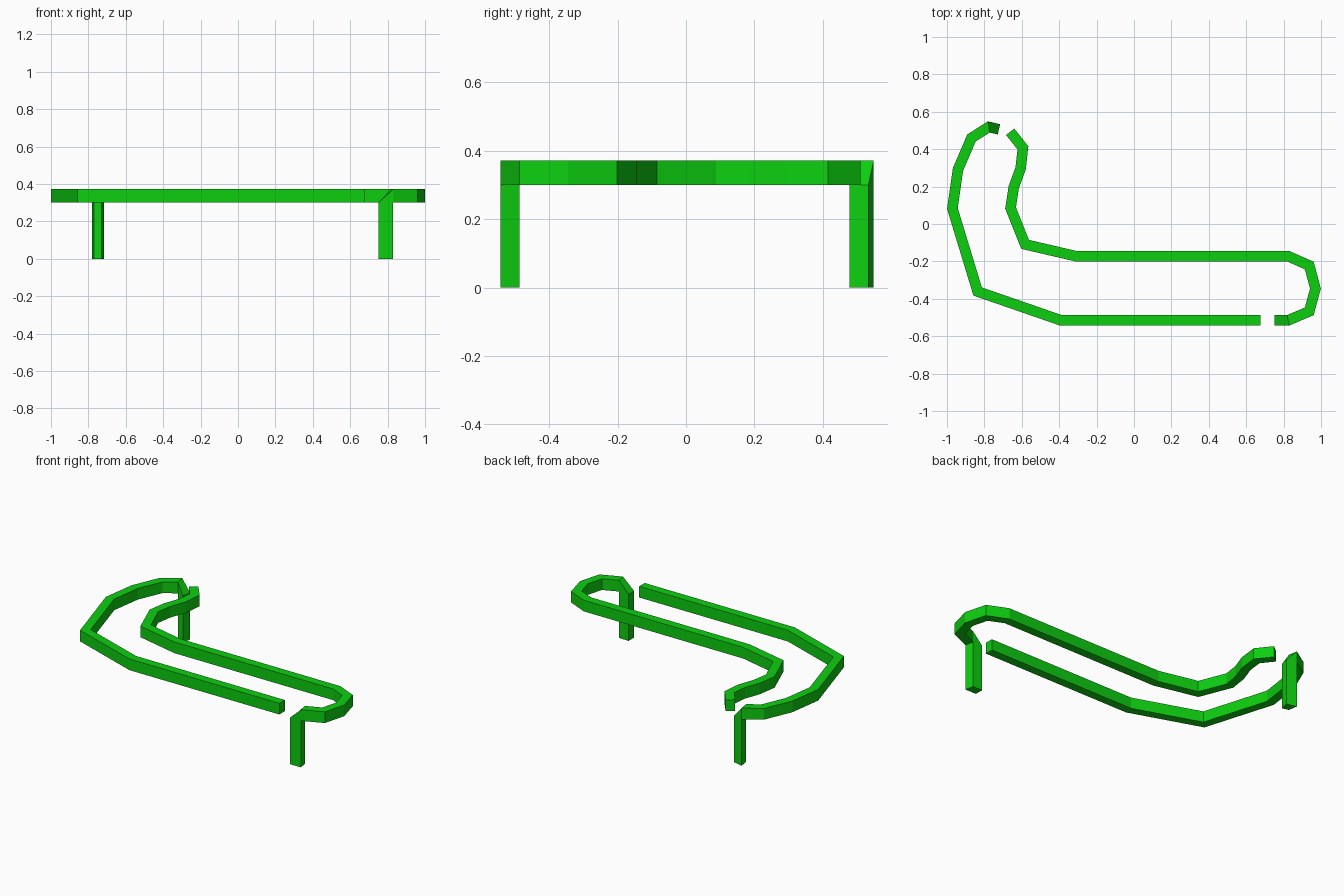
import bpy
import bmesh
from mathutils import Vector

cube = bpy.data.objects.get("Cube")
if cube:
    bpy.data.objects.remove(cube, do_unlink=True)

HALF_WIDTH = 0.028
RAIL_BOTTOM = 0.30
RAIL_TOP = 0.372

green = bpy.data.materials.new("bright_green")
green.use_nodes = True
colour = (0.004, 0.62, 0.005, 1)
green.diffuse_color = colour
green.node_tree.nodes["Principled BSDF"].inputs["Base Color"].default_value = colour


def mitred_sides(path):
    """Left and right edge points of a constant-width strip along the path."""
    pts = [Vector(p) for p in path]
    dirs = [(b - a).normalized() for a, b in zip(pts, pts[1:])]
    sides = []
    for i, p in enumerate(pts):
        before = dirs[max(i - 1, 0)]
        after = dirs[min(i, len(dirs) - 1)]
        along = (before + after).normalized()
        across = Vector((-along.y, along.x)) * HALF_WIDTH / along.dot(after)
        sides.append((p + across, p - across))
    return sides


def make_rail(name, path):
    """Flat-sided rail; its first path segment bends down into a leg."""
    bm = bmesh.new()

    def pair(side, z):
        return [bm.verts.new((s.x, s.y, z)) for s in side]

    outer, *run = mitred_sides(path)
    foot_out = pair(outer, 0)
    foot_in = pair(run[0], 0)
    knee = pair(outer, RAIL_BOTTOM)
    low = [pair(s, RAIL_BOTTOM) for s in run]
    high = [pair(s, RAIL_TOP) for s in run]

    # Leg and sloped knee
    bm.faces.new(foot_out + foot_in[::-1])
    bm.faces.new(foot_out + knee[::-1])
    bm.faces.new(foot_in + low[0][::-1])
    bm.faces.new(knee + high[0][::-1])
    for k in (0, 1):
        bm.faces.new((foot_out[k], foot_in[k], low[0][k], knee[k]))
        bm.faces.new((knee[k], low[0][k], high[0][k]))

    # Rail segments and end cap
    for i in range(len(run) - 1):
        j = i + 1
        for level in (low, high):
            bm.faces.new(level[i] + level[j][::-1])
        for k in (0, 1):
            bm.faces.new((low[i][k], low[j][k], high[j][k], high[i][k]))
    bm.faces.new(low[-1] + high[-1][::-1])

    bmesh.ops.recalc_face_normals(bm, faces=bm.faces)
    mesh = bpy.data.meshes.new(name)
    bm.to_mesh(mesh)
    bm.free()
    mesh.materials.append(green)
    bpy.context.collection.objects.link(bpy.data.objects.new(name, mesh))


# Outer rail, leg at the back right
make_rail("outer_rail", [
    (-0.722, 0.506), (-0.776, 0.519), (-0.869, 0.46), (-0.941, 0.292),
    (-0.971, 0.083), (-0.836, -0.361), (-0.391, -0.515), (0.675, -0.515),
])

# Inner rail, leg at the front left
make_rail("inner_rail", [
    (0.75, -0.515), (0.824, -0.515), (0.937, -0.467), (0.97, -0.345),
    (0.937, -0.222), (0.824, -0.172), (-0.311, -0.172), (-0.582, -0.109),
    (-0.66, 0.085), (-0.643, 0.196), (-0.606, 0.298), (-0.594, 0.407),
    (-0.662, 0.493),
])
